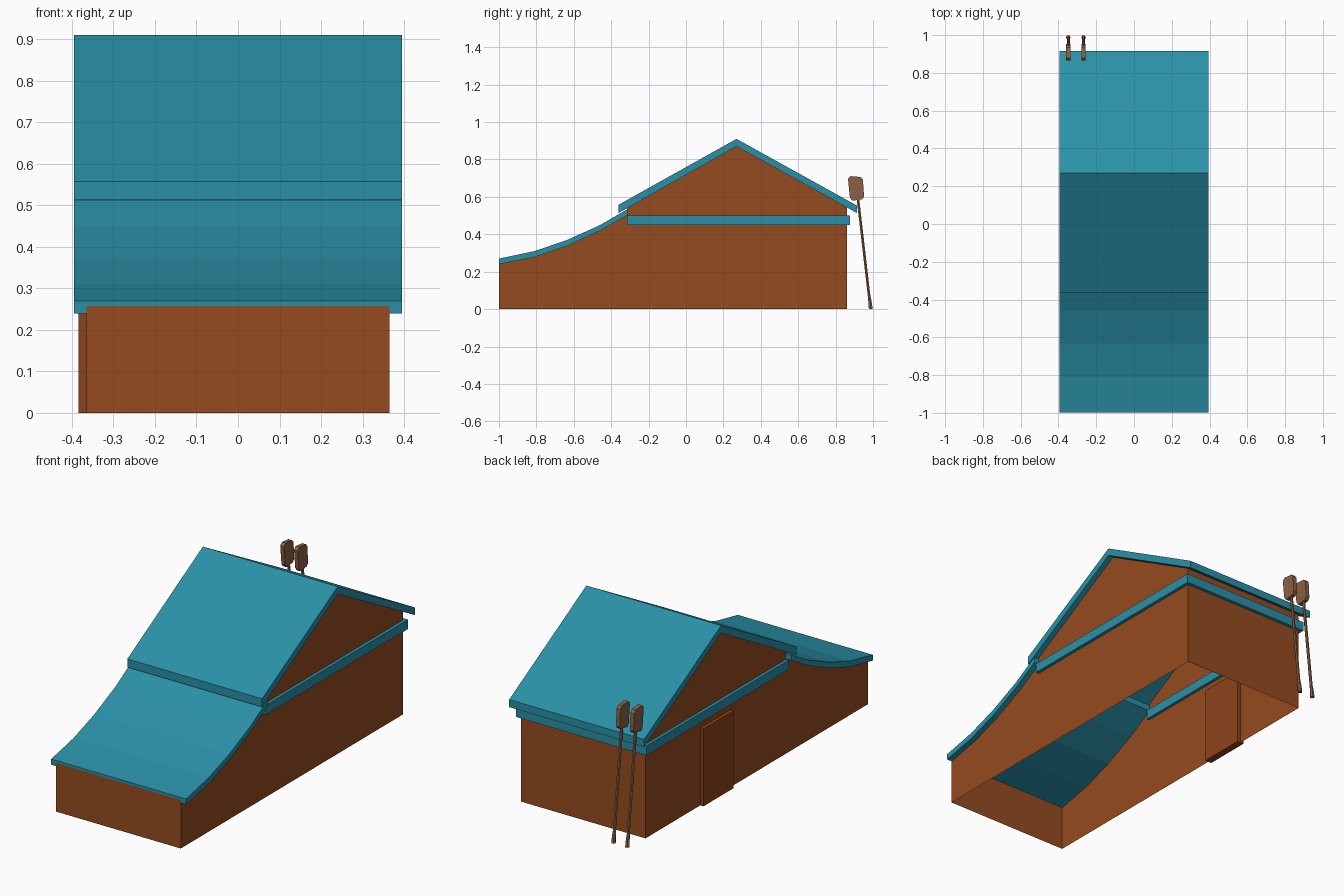
import bpy, bmesh
from mathutils import Vector

if "Cube" in bpy.data.objects:
    bpy.data.objects.remove(bpy.data.objects["Cube"])


def material(name, rgb):
    m = bpy.data.materials.new(name)
    m.diffuse_color = (*rgb, 1)
    m.use_nodes = True
    m.node_tree.nodes["Principled BSDF"].inputs["Base Color"].default_value = m.diffuse_color
    return m


WALL = material("wall_orange", (0.30, 0.07, 0.014))
DOOR = material("door_brown", (0.26, 0.055, 0.010))
ROOF = material("roof_teal", (0.023, 0.28, 0.39))
WOOD = material("paddle_wood", (0.26, 0.12, 0.056))


def finish(name, bm, mat):
    bmesh.ops.recalc_face_normals(bm, faces=bm.faces)
    me = bpy.data.meshes.new(name)
    bm.to_mesh(me)
    bm.free()
    me.materials.append(mat)
    ob = bpy.data.objects.new(name, me)
    bpy.context.collection.objects.link(ob)
    return ob


def extrude_x(name, profile, x0, x1, mat, skip=()):
    """Extrude a closed (y, z) profile along x, leaving out the listed side faces."""
    bm = bmesh.new()
    a = [bm.verts.new((x0, y, z)) for y, z in profile]
    b = [bm.verts.new((x1, y, z)) for y, z in profile]
    n = len(profile)
    bm.faces.new(a)
    bm.faces.new(b[::-1])
    for i in range(n):
        if i not in skip:
            j = (i + 1) % n
            bm.faces.new((a[i], b[i], b[j], a[j]))
    return finish(name, bm, mat)


def box(name, x, y, z, mat):
    return extrude_x(name, [(y[0], z[0]), (y[1], z[0]), (y[1], z[1]), (y[0], z[1])],
                     x[0], x[1], mat)


# Walls: thin shell, open below and under the roofs
wall_curve = [(-1, 0.257), (-0.81, 0.293), (-0.637, 0.352), (-0.46, 0.434), (-0.315, 0.515)]
outline = [(-1, 0)] + wall_curve + [(-0.315, 0.547), (0.27, 0.872), (0.86, 0.545), (0.86, 0)]
n = len(outline)
extrude_x("walls", outline, -0.365, 0.365, WALL, skip=set(range(n)) - {0, n - 2})

# Gable roof
extrude_x("gable_roof", [(-0.362, 0.513), (-0.362, 0.557), (0.27, 0.91), (0.915, 0.553),
                         (0.915, 0.513), (0.27, 0.87)], -0.395, 0.395, ROOF)

# Curved front roof
top = [(-0.999, 0.27), (-0.81, 0.31), (-0.637, 0.369), (-0.46, 0.449), (-0.313, 0.534)]
bottom = [(-0.999, 0.24), (-0.81, 0.278), (-0.637, 0.337), (-0.46, 0.419), (-0.313, 0.502)]
extrude_x("front_roof", top + bottom[::-1], -0.395, 0.395, ROOF)

# Trim band along both sides and the back
for side, s in (("left", -1), ("right", 1)):
    box(f"trim_{side}", sorted((s * 0.35, s * 0.382)), (-0.315, 0.877), (0.45, 0.5), ROOF)
box("trim_back", (-0.35, 0.35), (0.845, 0.877), (0.45, 0.5), ROOF)

# Door in the left wall
box("door", (-0.384, -0.346), (0.15, 0.402), (0.0, 0.41), DOOR)


def shaft(name, x, stations, mat):
    """Six-sided tapered shaft through (y, z, radius) stations."""
    bm = bmesh.new()
    hexagon = [(1, 0), (.5, .87), (-.5, .87), (-1, 0), (-.5, -.87), (.5, -.87)]
    rings = [[bm.verts.new((x + r * u, y + r * v, z)) for u, v in hexagon]
             for y, z, r in stations]
    for lo, hi in zip(rings, rings[1:]):
        for i in range(6):
            j = (i + 1) % 6
            bm.faces.new((lo[i], lo[j], hi[j], hi[i]))
    bm.faces.new(rings[0])
    bm.faces.new(rings[-1])
    return finish(name, bm, mat)


# Two paddles leaning at the back
blade = [(0.866, 0.697), (0.880, 0.711), (0.934, 0.706), (0.946, 0.692),
         (0.952, 0.600), (0.940, 0.586), (0.889, 0.580), (0.876, 0.597)]
for i, x in enumerate((-0.348, -0.267), 1):
    shaft(f"paddle_shaft_{i}", x, [(0.988, 0, 0.012), (0.983, 0.045, 0.010),
                                   (0.979, 0.07, 0.008), (0.918, 0.60, 0.008)], WOOD)
    extrude_x(f"paddle_blade_{i}", blade, x - 0.011, x + 0.011, WOOD)
